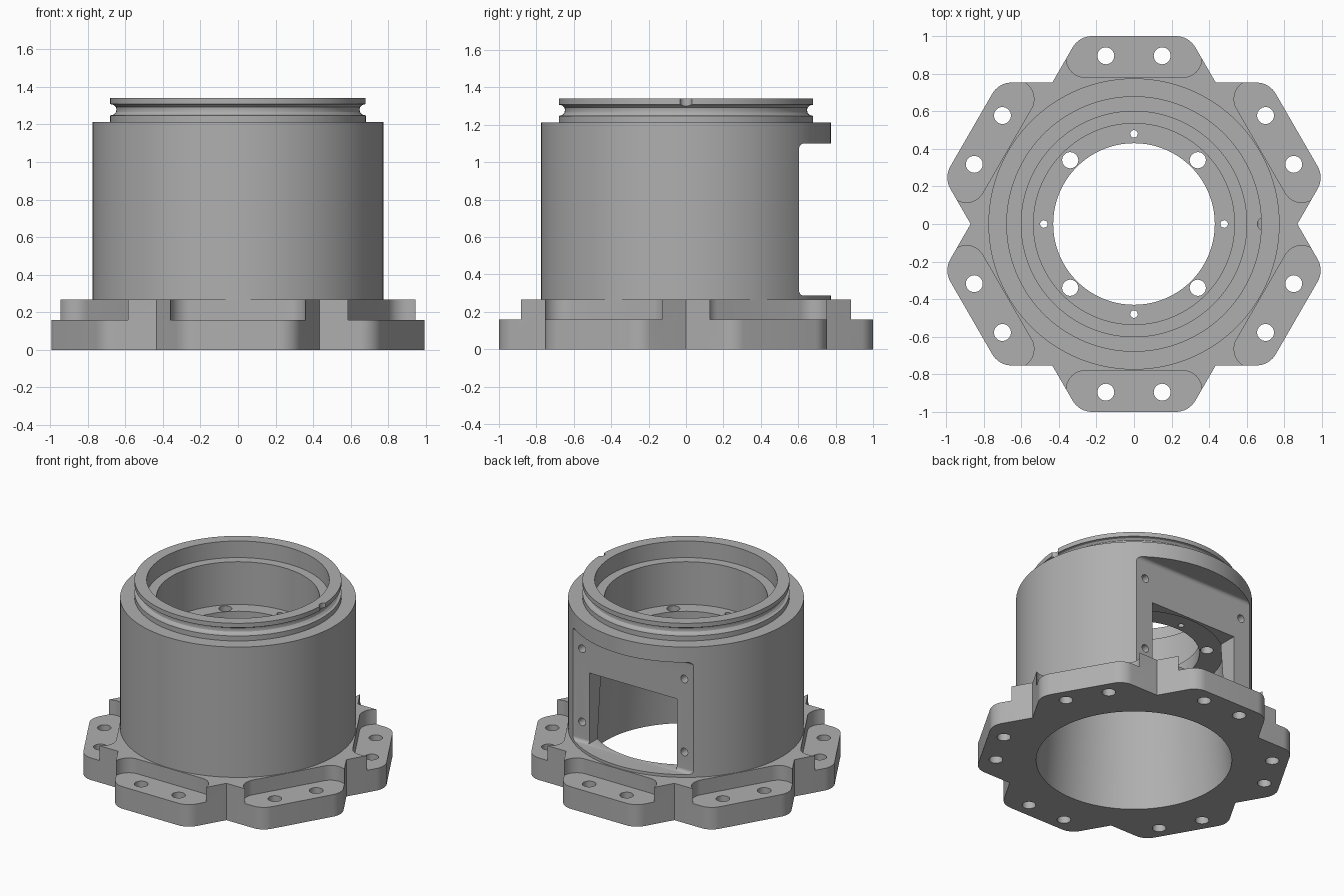
import bpy, bmesh, math
from mathutils import Matrix, Vector

cube = bpy.data.objects.get("Cube")
if cube:
    bpy.data.objects.remove(cube, do_unlink=True)

grey = bpy.data.materials.new("machined_grey")
grey.use_nodes = True
COLOUR = (0.43, 0.43, 0.43, 1)
grey.diffuse_color = COLOUR
grey.node_tree.nodes["Principled BSDF"].inputs["Base Color"].default_value = COLOUR


def finish(name, bm):
    bmesh.ops.recalc_face_normals(bm, faces=bm.faces[:])
    mesh = bpy.data.meshes.new(name)
    bm.to_mesh(mesh)
    bm.free()
    mesh.materials.append(grey)
    obj = bpy.data.objects.new(name, mesh)
    bpy.context.scene.collection.objects.link(obj)
    return obj


def bridge(bm, lower, upper):
    """Join two closed or open rows of vertices with quads."""
    for a, b, c, d in zip(lower, lower[1:], upper[1:], upper):
        bm.faces.new((a, b, c, d))


def lathe(name, profile, steps=128):
    """Turn a (radius, height) profile that starts and ends on the axis."""
    bm = bmesh.new()
    rows = []
    for k in range(steps):
        c, s = math.cos(k * math.tau / steps), math.sin(k * math.tau / steps)
        rows.append([bm.verts.new((r * c, r * s, z)) for r, z in profile])
    for k in range(steps):
        bridge(bm, rows[k - 1], rows[k])
    bmesh.ops.remove_doubles(bm, verts=bm.verts[:], dist=1e-5)
    return finish(name, bm)


def rounded(points, radius, steps=8):
    """Replace every corner of a polygon with a tangent arc."""
    out = []
    for i, p in enumerate(points):
        p = Vector(p)
        u = (Vector(points[i - 1]) - p).normalized()
        v = (Vector(points[(i + 1) % len(points)]) - p).normalized()
        half = u.angle(v) / 2
        t = radius / math.tan(half)
        centre = p + (u + v).normalized() * radius / math.sin(half)
        a, b = p + u * t - centre, p + v * t - centre
        out += [centre + a.lerp(b, k / steps).normalized() * radius
                for k in range(steps + 1)]
    return out


def add_prism(bm, points, low, high, matrix=Matrix()):
    bottom, top = ([bm.verts.new(matrix @ Vector((p[0], p[1], h))) for p in points]
                   for h in (low, high))
    bm.faces.new(bottom[::-1])
    bm.faces.new(top)
    bridge(bm, bottom + bottom[:1], top + top[:1])


def add_hole(bm, centre, radius, length, matrix=Matrix()):
    bmesh.ops.create_cone(bm, cap_ends=True, segments=32, radius1=radius, radius2=radius,
                          depth=length, matrix=Matrix.Translation(centre) @ matrix)


def rect(x0, x1, y0, y1):
    return [(x0, y0), (x1, y0), (x1, y1), (x0, y1)]


def turn(k):
    return Matrix.Rotation(k * math.tau / 6, 4, "Z")


# Six-lobed mounting flange
FLANGE = 0.267
lobe = [(0.435, 0.753), (0.292, 1), (-0.292, 1), (-0.435, 0.753)]
lobe_outline = [Vector(lobe[0])] + rounded(lobe, 0.12)[9:27]
outline = [turn(k) @ p.to_3d() for k in range(6) for p in lobe_outline]
bm = bmesh.new()
add_prism(bm, outline, 0, FLANGE)
housing = finish("flanged_housing", bm)

# Cylindrical body and grooved neck
body = lathe("body", [
    (0, 0.1), (0.775, 0.1), (0.775, 1.212), (0.68, 1.212), (0.68, 1.248),
    (0.662, 1.252), (0.65, 1.265), (0.647, 1.28), (0.65, 1.293), (0.662, 1.304),
    (0.68, 1.308), (0.68, 1.34), (0, 1.34)])

# Stepped bore: tapered below the inner web, stepped above it
bore = lathe("bore_cutter", [
    (0, -0.1), (0.65, -0.1), (0.585, 0.81), (0.43, 0.81), (0.43, 0.91),
    (0.535, 0.91), (0.535, 1.22), (0.6, 1.22), (0.6, 1.5), (0, 1.5)])

# Seats sunk into the lobes
bm = bmesh.new()
seat = rounded(rect(-0.36, 0.36, 0.78, 1.3), 0.1)
for k in range(6):
    add_prism(bm, seat, 0.16, 0.5, turn(k))
seats = finish("seat_cutter", bm)

# Flat recess on the back, and the window through it
BACK = 0.605
bm = bmesh.new()
yz_to_world = Matrix(((0, 0, 1, 0), (1, 0, 0, 0), (0, 1, 0, 0), (0, 0, 0, 1)))
add_prism(bm, rounded(rect(BACK, 1.3, 0.287, 1.1), 0.025), -0.8, 0.8, yz_to_world)
recess = finish("recess_cutter", bm)
bm = bmesh.new()
add_prism(bm, rect(-0.35, 0.35, 0.4, 0.9), 0.289, 0.8)
window = finish("window_cutter", bm)

# Bolt holes in the lobes, the web and the back flat
bm = bmesh.new()
for k in range(6):
    for x in (-0.15, 0.15):
        add_hole(bm, turn(k) @ Vector((x, 0.895, 0.1)), 0.045, 0.6)
for k in range(8):
    angle = k * math.tau / 8
    spot = (0.48 * math.cos(angle), 0.48 * math.sin(angle), 0.86)
    add_hole(bm, spot, 0.043 if k % 2 else 0.02, 0.2)
for x in (-0.41, 0.41):
    for z in (0.43, 0.96):
        add_hole(bm, (x, BACK, z), 0.028, 0.16, Matrix.Rotation(math.pi / 2, 4, "X"))
holes = finish("hole_cutter", bm)

# Locating notch in the lip
bm = bmesh.new()
add_hole(bm, (0.69, 0, 1.38), 0.033, 0.2)
notch = finish("notch_cutter", bm)

# Combine everything into one solid
tools = [(body, "UNION")] + [(c, "DIFFERENCE") for c in
                             (bore, seats, recess, window, holes, notch)]
for tool, operation in tools:
    tool.hide_render = True
    mod = housing.modifiers.new(tool.name, "BOOLEAN")
    mod.operation, mod.solver, mod.object = operation, "EXACT", tool
bpy.context.view_layer.update()
graph = bpy.context.evaluated_depsgraph_get()
solid = bpy.data.meshes.new_from_object(housing.evaluated_get(graph))
housing.modifiers.clear()
housing.data = solid
for tool, _ in tools:
    bpy.data.objects.remove(tool, do_unlink=True)

bpy.ops.object.select_all(action="DESELECT")
housing.select_set(True)
bpy.context.view_layer.objects.active = housing
bpy.ops.object.shade_smooth_by_angle(angle=math.radians(25))
